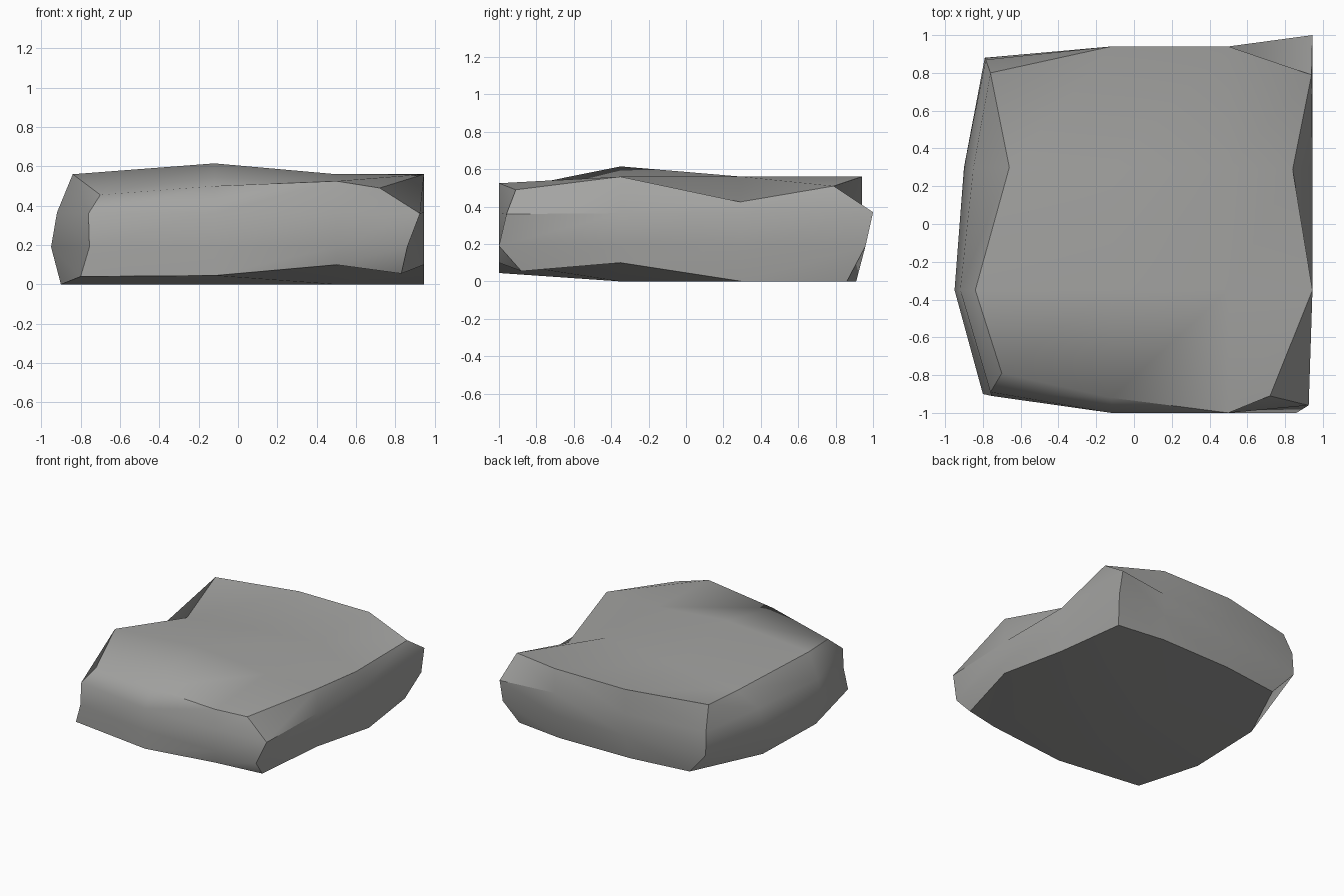
import bpy, bmesh, math
from itertools import product

if "Cube" in bpy.data.objects:
    bpy.data.objects.remove(bpy.data.objects["Cube"])

# Lattice levels of the block, which is three cells along each axis
XS = (-0.92, -0.12, 0.50, 0.945)
YS = (-1.0, -0.35, 0.30, 0.94)
ZS = (0.0, 0.19, 0.365, 0.56)

# Chipped and worn lattice points: (i, j, k) -> position
chips = {}


def chip(row, points):
    for key, p in zip(row, points):
        chips[key] = p


# Worn top rim: front, left, right, back
chip([(i, 0, 3) for i in range(4)],
     [(-.70, -.79, .455), (-.12, -.92, .50), (.50, -1, .525), (.72, -.91, .49)])
chip([(0, j, 3) for j in (1, 2, 3)],
     [(-.84, -.35, .56), (-.66, .30, .45), (-.76, .80, .555)])
chip([(3, j, 3) for j in (2, 3)], [(.84, .29, .425), (.94, .79, .51)])
# Bump and dip on the top
chip([(1, 1, 3), (1, 2, 3)], [(-.12, -.35, .615), (-.12, .30, .51)])
# Worn bottom rim
chip([(i, 0, 0) for i in range(4)],
     [(-.80, -.90, .04), (-.12, -1, .045), (.50, -1, .10), (.83, -.88, .055)])
chip([(3, 1, 0), (0, 1, 0), (0, 2, 0)],
     [(.945, -.35, .10), (-.90, -.35, 0), (-.88, .29, 0)])
chip([(i, 3, 0) for i in range(4)],
     [(-.62, .84, 0), (-.14, .90, 0), (.48, .91, 0), (.87, .86, 0)])
# Upright corners and the left side
chip([(0, 0, 1), (0, 0, 2)], [(-.755, -.91, .19), (-.76, -.89, .36)])
chip([(3, 0, 1), (3, 0, 2)], [(.86, -1, .19), (.925, -.96, .36)])
chip([(3, 3, 1), (3, 3, 2)], [(.945, .96, .19), (.945, 1, .37)])
chip([(0, 3, 1), (0, 3, 2)], [(-.79, .88, .19), (-.785, .87, .37)])
chip([(0, 1, 1), (0, 2, 1), (0, 2, 2)],
     [(-.95, -.35, .19), (-.90, .30, .19), (-.85, .30, .36)])

# Skin of the lattice
bm = bmesh.new()
verts = {}
for key in product(range(4), repeat=3):
    if any(n in (0, 3) for n in key):
        i, j, k = key
        verts[key] = bm.verts.new(chips.get(key, (XS[i], YS[j], ZS[k])))

for axis, side, a, b in product(range(3), (0, 3), range(3), range(3)):
    quad = []
    for da, db in ((0, 0), (1, 0), (1, 1), (0, 1)):
        key = [a + da, b + db]
        key.insert(axis, side)
        quad.append(verts[tuple(key)])
    bm.faces.new(quad)
bmesh.ops.recalc_face_normals(bm, faces=bm.faces)

mesh = bpy.data.meshes.new("rock_slab")
bm.to_mesh(mesh)
bm.free()
rock = bpy.data.objects.new("rock_slab", mesh)
bpy.context.collection.objects.link(rock)

# Plain stone colour
stone = bpy.data.materials.new("stone_grey")
stone.diffuse_color = (0.37, 0.37, 0.36, 1)
stone.use_nodes = True
stone.node_tree.nodes["Principled BSDF"].inputs["Base Color"].default_value = stone.diffuse_color
mesh.materials.append(stone)

bpy.context.view_layer.objects.active = rock
rock.select_set(True)
bpy.ops.object.shade_smooth_by_angle(angle=math.radians(40))
